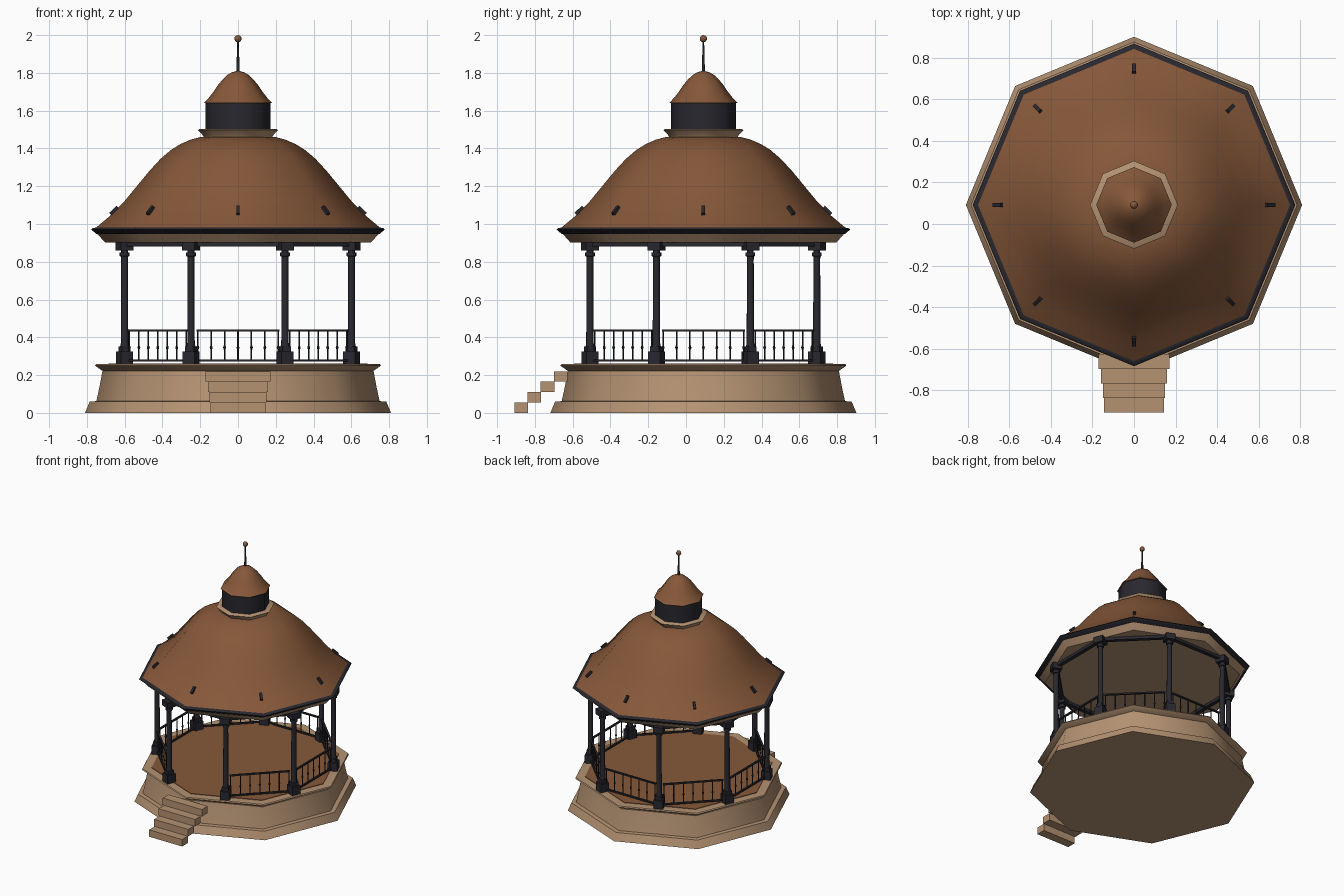
import bpy, bmesh, math
from mathutils import Matrix, Vector

if "Cube" in bpy.data.objects:
    bpy.data.objects.remove(bpy.data.objects["Cube"])

CY = 0.092            # pavilion centre in y
R_COL = 0.65          # column circle radius


def material(name, rgb):
    m = bpy.data.materials.new(name)
    m.diffuse_color = (*rgb, 1)
    m.use_nodes = True
    m.node_tree.nodes["Principled BSDF"].inputs["Base Color"].default_value = m.diffuse_color
    return m


TAN = material("tan_stone", (0.46, 0.29, 0.17))
BROWN = material("brown_tile", (0.24, 0.098, 0.042))
DARK = material("dark_iron", (0.021, 0.021, 0.028))


def finish(name, bm, mat, smooth=50, centred=True):
    bmesh.ops.remove_doubles(bm, verts=bm.verts, dist=1e-5)
    bmesh.ops.recalc_face_normals(bm, faces=bm.faces)
    for f in bm.faces:
        f.smooth = True
    for e in bm.edges:
        e.smooth = e.is_manifold and e.calc_face_angle(0) < math.radians(smooth)
    me = bpy.data.meshes.new(name)
    bm.to_mesh(me)
    bm.free()
    me.materials.append(mat)
    ob = bpy.data.objects.new(name, me)
    ob.location.y = CY if centred else 0
    bpy.context.collection.objects.link(ob)
    return ob


def lathe(bm, profile, sides=8, mtx=Matrix()):
    """Spin (radius, z) points into a ring-sided solid; radius 0 closes an end."""
    rings = []
    for r, z in profile:
        if r == 0:
            rings.append([bm.verts.new(mtx @ Vector((0, 0, z)))] * sides)
        else:
            rings.append([bm.verts.new(mtx @ Vector((r * math.cos(a), r * math.sin(a), z)))
                          for a in (2 * math.pi * i / sides for i in range(sides))])
    for lo, hi in zip(rings, rings[1:]):
        for i in range(sides):
            j = (i + 1) % sides
            vs = list(dict.fromkeys((lo[i], lo[j], hi[j], hi[i])))
            bm.faces.new(vs)


def turned(name, profile, mat, sides=8, smooth=50):
    bm = bmesh.new()
    lathe(bm, profile, sides)
    return finish(name, bm, mat, smooth)


def box(bm, centre, size, mtx=Matrix()):
    bmesh.ops.create_cube(bm, size=1, matrix=mtx @ Matrix.Translation(centre) @ Matrix.Diagonal((*size, 1)))


def spin(deg):
    return Matrix.Rotation(math.radians(deg), 4, 'Z')


# Stone base, cornice and floor
turned("stone_base", [(0, 0), (0.81, 0), (0.785, 0.06), (0.75, 0.062), (0.735, 0.13),
                      (0.717, 0.225), (0, 0.225)], TAN)
turned("base_cornice", [(0, 0.222), (0.717, 0.222), (0.757, 0.25), (0.752, 0.258), (0, 0.258)], TAN)
turned("floor", [(0, 0.25), (0.685, 0.25), (0.685, 0.262), (0, 0.262)], BROWN)

# Front steps: four separate treads, widening upward
bm = bmesh.new()
for i, w in enumerate((0.145, 0.15, 0.16, 0.172)):
    box(bm, (0, -0.873 + 0.07 * i, 0.0275 + 0.055 * i), (2 * w, 0.072, 0.055))
finish("front_steps", bm, TAN, 30, centred=False)

# Columns on the middles of the eight sides
bm = bmesh.new()
for k in range(8):
    m = spin(22.5 + 45 * k) @ Matrix.Translation((R_COL, 0, 0))
    box(bm, (0, 0, 0.291), (0.07, 0.07, 0.066), m)
    box(bm, (0, 0, 0.337), (0.05, 0.05, 0.03), m)
    lathe(bm, [(0, 0.35), (0.024, 0.35), (0.02, 0.37), (0.018, 0.81), (0.019, 0.828),
               (0.026, 0.83), (0.026, 0.848), (0.018, 0.85), (0.018, 0.865), (0, 0.865)], 12, m)
    box(bm, (0, 0, 0.882), (0.073, 0.073, 0.046), m)
finish("columns", bm, DARK, 35)

# Beam ring joining the column heads, with the railings on all sides but the front
beam, rail = bmesh.new(), bmesh.new()
apothem = R_COL * math.cos(math.pi / 8)
for k in range(8):
    m = spin(45 * k) @ Matrix.Translation((0, -apothem, 0))
    box(beam, (0, 0, 0.892), (0.48, 0.03, 0.022), m)
    if k == 0:
        continue
    for z in (0.277, 0.436):
        box(rail, (0, 0, z), (0.44, 0.014, 0.011), m)
    for i in range(-3, 4):
        p = m @ Matrix.Translation((0.071 * i, 0, 0))
        lathe(rail, [(0.004, 0.275), (0.004, 0.335), (0.008, 0.345), (0.004, 0.357), (0.004, 0.436)], 6, p)
finish("beam_ring", beam, DARK, 30)
finish("railings", rail, DARK, 35)

# Roof: soffit, dark gutter and bell-shaped cover
turned("soffit", [(0, 0.903), (0.705, 0.903), (0.745, 0.948), (0, 0.948)], TAN)
turned("gutter", [(0.70, 0.946), (0.748, 0.946), (0.777, 0.97), (0.772, 0.977), (0.752, 0.981),
                  (0.70, 0.981)], DARK)
turned("main_roof", [(0.755, 0.978), (0.675, 1.045), (0.60, 1.122), (0.53, 1.207), (0.47, 1.28),
                     (0.41, 1.345), (0.355, 1.392), (0.305, 1.423), (0.25, 1.447), (0.2, 1.46),
                     (0, 1.465)], BROWN, smooth=60)

# Small iron fins on the roof ridges
bm = bmesh.new()
for k in range(8):
    m = spin(45 * k) @ Matrix.Translation((0.655, 0, 1.07)) @ Matrix.Rotation(math.radians(44), 4, 'Y')
    box(bm, (0, 0, 0), (0.055, 0.018, 0.022), m)
finish("roof_fins", bm, DARK, 30)

# Lantern: collar, drum, cap and finial
turned("lantern_collar", [(0, 1.455), (0.178, 1.455), (0.19, 1.475), (0.212, 1.497), (0.205, 1.502),
                          (0, 1.502)], TAN)
turned("lantern_drum", [(0, 1.49), (0.172, 1.49), (0.172, 1.645), (0, 1.645)], DARK)
turned("lantern_cap", [(0, 1.638), (0.182, 1.64), (0.155, 1.668), (0.13, 1.7), (0.105, 1.737),
                       (0.08, 1.767), (0.055, 1.79), (0.03, 1.804), (0, 1.812)], BROWN, smooth=60)
turned("finial_rod", [(0, 1.79), (0.009, 1.79), (0.007, 1.87), (0.004, 1.975), (0, 1.975)], DARK, 10)
turned("finial_ball", [(0.019 * math.sin(math.pi * i / 8), 1.981 - 0.019 * math.cos(math.pi * i / 8))
                       if 0 < i < 8 else (0, 1.981 + (-0.019 if i == 0 else 0.019))
                       for i in range(9)], BROWN, 12)
